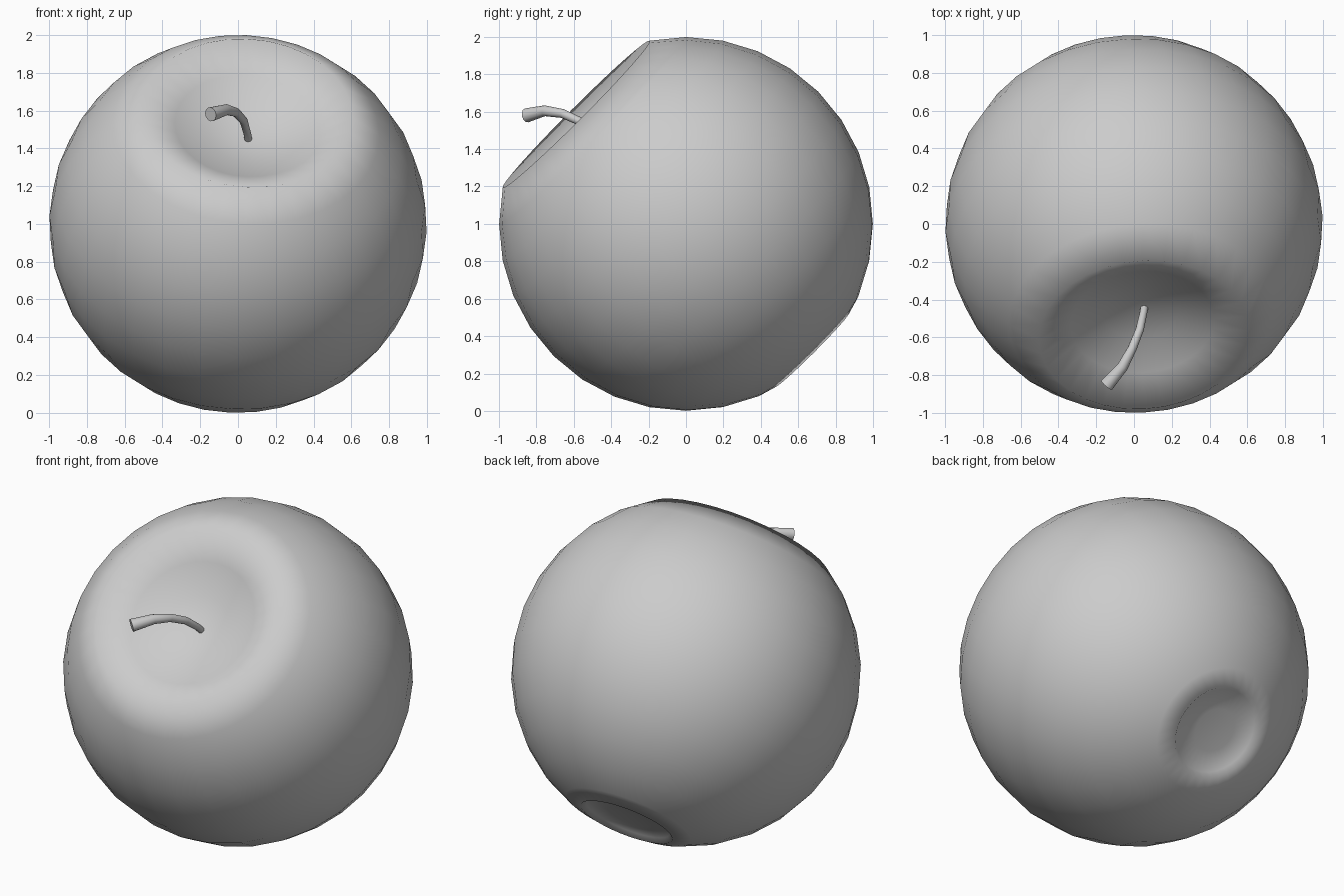
import bpy, bmesh, math
from mathutils import Vector, Matrix

if "Cube" in bpy.data.objects:
    bpy.data.objects.remove(bpy.data.objects["Cube"])

AXIS = Vector((0.06, -0.7, 0.7)).normalized()
SIDES = 32


def finish(name, bm, angle):
    bmesh.ops.recalc_face_normals(bm, faces=bm.faces[:])
    mesh = bpy.data.meshes.new(name)
    bm.to_mesh(mesh)
    bm.free()
    obj = bpy.data.objects.new(name, mesh)
    bpy.context.collection.objects.link(obj)
    bpy.ops.object.select_all(action='DESELECT')
    obj.select_set(True)
    bpy.context.view_layer.objects.active = obj
    bpy.ops.object.shade_smooth_by_angle(angle=math.radians(angle))
    return obj


def skin(bm, rings):
    for a, b in zip(rings, rings[1:]):
        n = max(len(a), len(b))
        for i in range(n):
            j = (i + 1) % n
            if len(a) == 1:
                bm.faces.new((a[0], b[j], b[i]))
            elif len(b) == 1:
                bm.faces.new((a[i], a[j], b[0]))
            else:
                bm.faces.new((a[i], a[j], b[j], b[i]))


# Fruit body: lathed sphere profile with a stem hollow and a shallow base dimple
step = math.pi / 16
profile = [(0, 0.63), (0.195, 0.665), (0.38, 0.735)]
profile += [(math.sin(k * step), math.cos(k * step)) for k in range(3, 15)]
profile += [(0.28, -0.955), (0.255, -0.93), (0.13, -0.92), (0, -0.915)]

bm = bmesh.new()
rings = []
for r, h in profile:
    n = SIDES if r else 1
    rings.append([bm.verts.new((r * math.cos(2 * math.pi * i / n),
                                r * math.sin(2 * math.pi * i / n), h)) for i in range(n)])
skin(bm, rings)
side = (Vector((1, 0, 0)) - AXIS * AXIS.x).normalized()
up = AXIS.cross(side)
frame = Matrix((side, up, AXIS)).transposed().to_4x4()
bm.transform(Matrix.Translation((0, 0, 1)) @ frame)
finish("fruit_body", bm, 80)

# Stem: curved tapering tube that widens toward its cut end
path = [((0.06, -0.41, 1.41), 0.02), ((0.05, -0.47, 1.475), 0.02),
        ((0.03, -0.56, 1.545), 0.022), ((-0.01, -0.66, 1.59), 0.024),
        ((-0.06, -0.755, 1.605), 0.029), ((-0.145, -0.853, 1.58), 0.038)]
pts = [Vector(p) for p, _ in path]
bm = bmesh.new()
rings = []
for k, (_, r) in enumerate(path):
    t = (pts[min(k + 1, len(pts) - 1)] - pts[max(k - 1, 0)]).normalized()
    u = t.cross(Vector((1, 0, 0))).normalized()
    v = t.cross(u)
    rings.append([bm.verts.new(pts[k] + r * (u * math.cos(a) + v * math.sin(a)))
                  for a in (2 * math.pi * i / 12 for i in range(12))])
skin(bm, rings)
bm.faces.new(rings[0])
bm.faces.new(rings[-1])
finish("stem", bm, 40)
